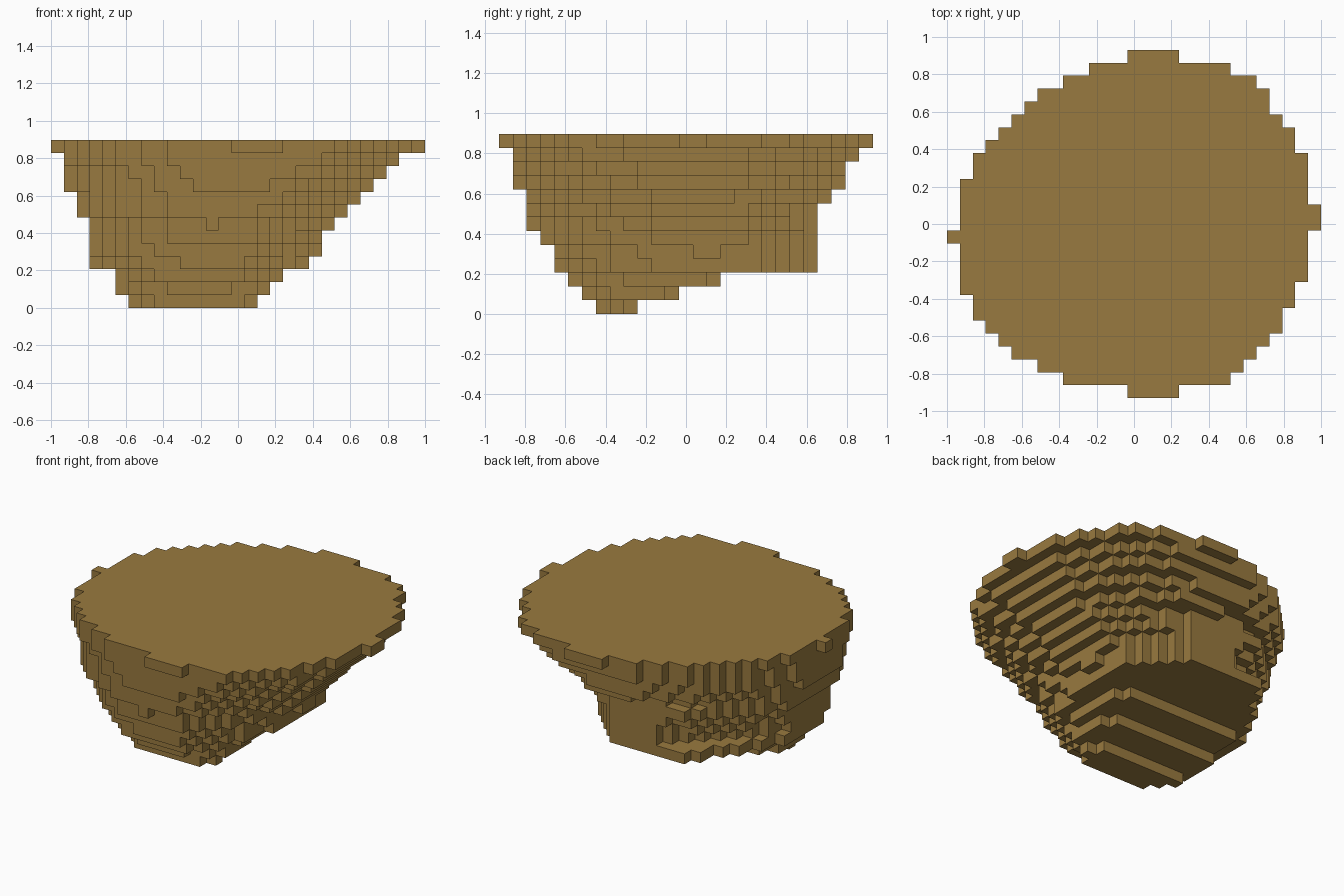
import bpy
import bmesh

cube = bpy.data.objects.get("Cube")
if cube:
    bpy.data.objects.remove(cube, do_unlink=True)

NX, NY = 29, 27          # grid cells across and deep
S = 2.0 / NX             # cell size

# Rim slab: first and last column edge of each row, front to back
RIM_START = [14, 9, 7, 5, 4, 3, 2, 2, 1, 1, 1, 1, 0, 1, 1, 1, 1, 2, 2, 3, 4, 5, 6, 7, 9, 11, 14]
RIM_END = [18, 22, 23, 24, 25, 26, 26, 27, 27, 28, 28, 28, 28, 29, 29, 28, 28, 28, 28, 27, 27, 26,
           25, 25, 24, 22, 18]

# Lower layers, bottom up: bounds x0 x1 y0 y1, then the straight runs of the
# front and back edges (in x) and of the -x and +x edges (in y)
LAYERS = [
    (6, 16, 7, 10, 8, 15, 6, 15, 9, 10, 8, 9),
    (5, 17, 6, 13, 9, 14, 5, 16, 9, 13, 8, 12),
    (5, 18, 5, 16, 8, 15, 5, 17, 9, 16, 9, 15),
    (3, 20, 4, 23, 10, 15, 8, 16, 9, 15, 11, 19),
    (3, 21, 4, 23, 8, 16, 11, 16, 8, 14, 14, 16),
    (3, 21, 3, 23, 9, 16, 11, 16, 8, 15, 11, 18),
    (3, 22, 2, 23, 12, 13, 10, 16, 8, 16, 11, 18),
    (2, 23, 2, 23, 9, 16, 8, 16, 8, 16, 11, 18),
    (2, 24, 2, 24, 9, 18, 13, 18, 8, 17, 11, 17),
    (1, 25, 1, 25, 11, 17, 11, 17, 9, 15, 10, 18),
    (1, 26, 1, 25, 10, 19, 10, 20, 9, 16, 10, 18),
    (1, 27, 1, 26, 9, 21, 11, 20, 8, 16, 9, 18),
]


def cut(u, a, v, b, power):
    """True where a cell lies outside a rounded corner of size a by b."""
    return u > 0 and v > 0 and (u / a) ** power + (v / b) ** power > 1.0001


def layer_cells(k, spec):
    x0, x1, y0, y1, f0, f1, b0, b1, l0, l1, r0, r1 = spec
    front = 1.5
    back = 1.1 + 0.04 * k   # back corners are straighter low down
    for i in range(x0, x1):
        for j in range(y0, y1):
            if not (cut(f0 - i, f0 - x0, l0 - j, l0 - y0, front)
                    or cut(i + 1 - f1, x1 - f1, r0 - j, r0 - y0, front)
                    or cut(b0 - i, b0 - x0, j + 1 - l1, y1 - l1, back)
                    or cut(i + 1 - b1, x1 - b1, j + 1 - r1, y1 - r1, back)):
                yield (i, j, k)


# Collect the filled cells; the front and +x sides only ever step outwards going up
cells = set()
below = []
for k, spec in enumerate(LAYERS):
    layer = set(layer_cells(k, spec))
    layer.update((i, j, k) for i, j, _ in below if j < 14 or i > 15)
    cells |= layer
    below = layer
for j, (a, b) in enumerate(zip(RIM_START, RIM_END)):
    cells.update((i, j, len(LAYERS)) for i in range(a, b))

# Skin: one quad wherever a filled cell meets an empty one
bm = bmesh.new()
verts = {}


def corner(p):
    if p not in verts:
        verts[p] = bm.verts.new(((p[0] - NX / 2) * S, (p[1] - NY / 2) * S, p[2] * S))
    return verts[p]


for c in sorted(cells):
    for axis in range(3):
        u, v = (axis + 1) % 3, (axis + 2) % 3
        for side in (0, 1):
            n = list(c)
            n[axis] += 2 * side - 1
            if tuple(n) in cells:
                continue
            ring = []
            for du, dv in ((0, 0), (1, 0), (1, 1), (0, 1)):
                p = list(c)
                p[axis] += side
                p[u] += du
                p[v] += dv
                ring.append(corner(tuple(p)))
            bm.faces.new(ring if side else ring[::-1])

mesh = bpy.data.meshes.new("stepped_earth_mound")
bm.to_mesh(mesh)
bm.free()

# Single brown earth colour
mat = bpy.data.materials.new("earth brown")
mat.use_nodes = True
colour = (0.318, 0.193, 0.05, 1.0)
mat.diffuse_color = colour
bsdf = next(n for n in mat.node_tree.nodes if n.type == 'BSDF_PRINCIPLED')
bsdf.inputs["Base Color"].default_value = colour
bsdf.inputs["Roughness"].default_value = 0.9
mesh.materials.append(mat)

obj = bpy.data.objects.new("stepped_earth_mound", mesh)
bpy.context.collection.objects.link(obj)
